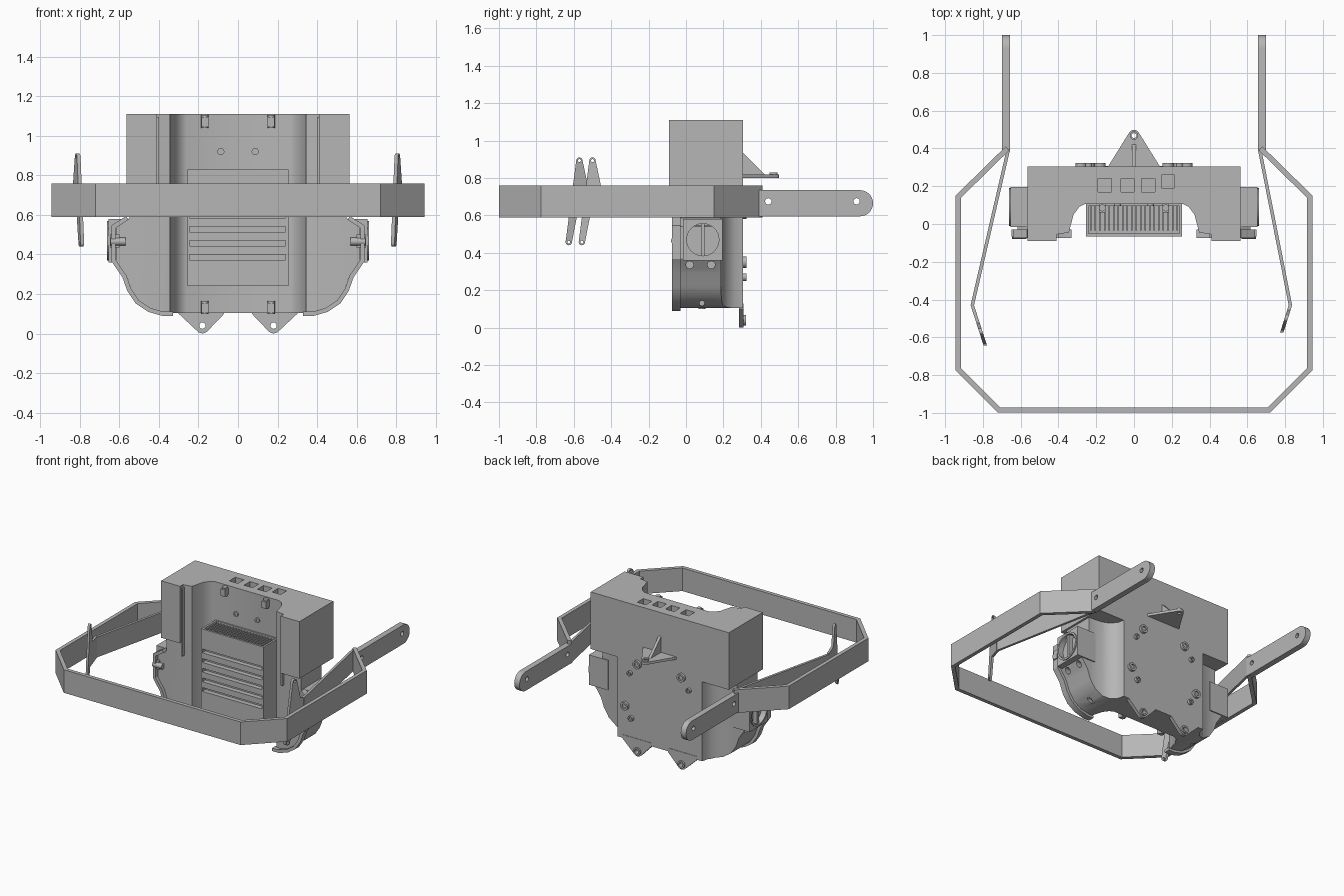
import bpy, bmesh, math
from mathutils import Vector

if "Cube" in bpy.data.objects:
    bpy.data.objects.remove(bpy.data.objects["Cube"])

grey = bpy.data.materials.new("mid_grey")
grey.use_nodes = True
grey.diffuse_color = (0.47, 0.47, 0.47, 1)
grey.node_tree.nodes["Principled BSDF"].inputs["Base Color"].default_value = grey.diffuse_color
SIDES = ((1, "left"), (-1, "right"))


def prism(name, pts, axis, a, b):
    """Extrude a 2D outline along an axis from a to b."""
    place = {"x": lambda u, v, w: (w, u, v), "y": lambda u, v, w: (u, w, v),
             "z": lambda u, v, w: (u, v, w)}[axis]
    bm = bmesh.new()
    low = [bm.verts.new(place(u, v, a)) for u, v in pts]
    high = [bm.verts.new(place(u, v, b)) for u, v in pts]
    bm.faces.new(low)
    bm.faces.new(high[::-1])
    for i in range(len(pts)):
        j = (i + 1) % len(pts)
        bm.faces.new((low[i], low[j], high[j], high[i]))
    bmesh.ops.recalc_face_normals(bm, faces=bm.faces)
    me = bpy.data.meshes.new(name)
    bm.to_mesh(me)
    bm.free()
    me.materials.append(grey)
    ob = bpy.data.objects.new(name, me)
    bpy.context.collection.objects.link(ob)
    return ob


def rect(u0, u1, v0, v1):
    return [(u0, v0), (u1, v0), (u1, v1), (u0, v1)]


def box(name, x0, x1, y0, y1, z0, z1):
    return prism(name, rect(x0, x1, y0, y1), "z", z0, z1)


def arc(cu, cv, r, start=0, end=360, n=20):
    full = end - start == 360
    steps = n if full else n + 1
    return [(cu + r * math.cos(math.radians(start + (end - start) * i / n)),
             cv + r * math.sin(math.radians(start + (end - start) * i / n))) for i in range(steps)]


def flip(pts, s):
    return [(s * u, v) for u, v in pts]


def both(half):
    """Complete an outline given by its right half."""
    return half + [(-u, v) for u, v in reversed(half)]


def ribbon(path, t):
    """Outline of an open path with even thickness and mitred corners."""
    p = [Vector(q) for q in path]
    left, right = [], []
    for i, q in enumerate(p):
        d0 = (q - p[i - 1]).normalized() if i else (p[1] - q).normalized()
        d1 = (p[i + 1] - q).normalized() if i < len(p) - 1 else d0
        m = Vector((-d0.y - d1.y, d0.x + d1.x)).normalized()
        m *= t / 2 / m.dot(Vector((-d0.y, d0.x)))
        left.append(tuple(q + m))
        right.append(tuple(q - m))
    return left + right[::-1]


def cut(ob, *cutters):
    for c in cutters:
        c.hide_render = True
        mod = ob.modifiers.new("cut", "BOOLEAN")
        mod.operation, mod.solver, mod.object = "DIFFERENCE", "EXACT", c
        bpy.context.view_layer.objects.active = ob
        bpy.ops.object.modifier_apply(modifier=mod.name)
        bpy.data.objects.remove(c)


# Upper housing with a front recess and top pockets
recess = [(-0.41, -0.3), (-0.41, -0.055), (-0.345, -0.045), (-0.32, 0.05), (-0.29, 0.09), (-0.26, 0.105)]
recess = recess + [(-u, v) for u, v in reversed(recess)]
housing = box("upper_housing", -0.563, 0.563, -0.09, 0.305, 0.69, 1.11)
cut(housing, prism("cutter", recess, "z", 0, 1.3))
for x, y in ((-0.155, 0.205), (-0.035, 0.205), (0.075, 0.205), (0.18, 0.225)):
    cut(housing, box("cutter", x - 0.035, x + 0.035, y - 0.035, y + 0.035, 1.05, 1.2))

# Lower rounded tub, narrowing towards the back plate
half = [(0.56, 0.7), (0.56, 0.585), (0.63, 0.54), (0.63, 0.37), (0.575, 0.29), (0.55, 0.22),
        (0.51, 0.16), (0.45, 0.12), (0.38, 0.1)]
tub = prism("lower_tub", both([(u - 0.012, max(v, 0.105)) for u, v in half]), "y", -0.05, 0.305)
shoulder = [(0.34, 0.4), (0.345, 0.305), (0.355, 0.26), (0.39, 0.215), (0.44, 0.195), (0.52, 0.187),
            (0.9, 0.187), (0.9, 0.4)]
cut(tub, prism("cutter", recess, "z", -0.1, 1.3))
for s, side in SIDES:
    cut(tub, prism("cutter", flip(shoulder, s), "z", 0, 0.69))
    for y, z, r in ((0.02, 0.335, 0.02), (0.135, 0.335, 0.02), (0.085, 0.13, 0.014)):
        cut(tub, prism("cutter", arc(y, z, r), "x", s * 0.42, s * 0.8))

for s, side in SIDES:
    # Front rim of the tub and the raised edges of the recess
    prism(side + "_tub_rim", flip(ribbon(half[1:] + [(0.33, 0.1)], 0.022), s), "y", -0.075, -0.03)
    box(side + "_recess_edge", s * 0.4, s * 0.412, -0.075, -0.045, 0.59, 1.095)
    # Side fan housing with ring and centre blade
    fan = prism(side + "_fan_housing", rect(-0.015, 0.195, 0.36, 0.58), "x", s * 0.5, s * 0.655)
    cut(fan, prism("cutter", arc(0.09, 0.47, 0.09, n=32), "x", s * 0.61, s * 0.7))
    ring = prism(side + "_fan_ring", arc(0.09, 0.47, 0.1, n=32), "x", s * 0.64, s * 0.662)
    cut(ring, prism("cutter", arc(0.09, 0.47, 0.086, n=32), "x", s * 0.6, s * 0.7))
    box(side + "_fan_blade", s * 0.6, s * 0.65, 0.08, 0.1, 0.38, 0.56)
    # Clamp lugs around the front cover
    prism(side + "_side_lug", arc(-0.06, 0.465, 0.02), "x", s * 0.57, s * 0.645)
    box(side + "_side_catch", s * 0.6, s * 0.648, -0.065, -0.03, 0.435, 0.5)
    for z, level in ((1.07, "top"), (0.13, "bottom")):
        box(side + "_" + level + "_clip", s * 0.15, s * 0.185, 0.06, 0.11, z - 0.025, z + 0.025)
        prism(side + "_" + level + "_pin", arc(s * 0.168, 0.085, 0.018), "z", z - 0.03, z + 0.035)
    # Screws in the recess
    screw = prism(side + "_recess_screw", arc(s * 0.087, 0.92, 0.018), "y", 0.094, 0.11)
    cut(screw, prism("cutter", arc(s * 0.087, 0.92, 0.008), "y", 0.05, 0.1))
    # Bosses on the back plate
    for x, z, r in ((0.18, 0.68, 0.03), (0.28, 0.35, 0.03), (0.23, 0.27, 0.02), (0.24, 0.6, 0.018)):
        boss = prism(side + "_back_boss", arc(s * x, z, r), "y", 0.3, 0.324)
        cut(boss, prism("cutter", arc(s * x, z, r * 0.55), "y", 0.314, 0.4))
    # Lower mounting ear
    ear = [(0.07, 0.13), (0.07, 0.1)] + arc(0.18, 0.037, 0.036, 225, 315, 8) + [(0.3, 0.1), (0.3, 0.13)]
    ear = prism(side + "_mounting_ear", flip(ear, s), "y", 0.283, 0.308)
    cut(ear, prism("cutter", arc(s * 0.18, 0.04, 0.016), "y", 0.2, 0.4))
    collar = prism(side + "_ear_collar", arc(s * 0.18, 0.04, 0.028), "y", 0.305, 0.32)
    cut(collar, prism("cutter", arc(s * 0.18, 0.04, 0.016), "y", 0.2, 0.4))

# Heat sink cover with front slots and a finned, open top
cover = box("grille_cover", -0.255, 0.255, -0.065, 0.11, 0.24, 0.83)
cut(cover, box("cutter", -0.24, 0.24, -0.05, 0.095, 0.7, 0.9))
for i in range(5):
    z = 0.385 + i * 0.071
    cut(cover, box("cutter", -0.245, 0.24, -0.2, -0.03, z - 0.014, z + 0.014))
for i in range(20):
    x = -0.228 + i * 0.024
    box("cooling_fin", x - 0.004, x + 0.004, -0.035, 0.1, 0.69, 0.82)

# Rear hitch tab with gusset
tab = prism("hitch_tab", [(0.14, 0.3)] + arc(0, 0.468, 0.03, 30, 150, 10) + [(-0.14, 0.3)], "z", 0.8, 0.818)
cut(tab, prism("cutter", arc(0, 0.468, 0.013), "z", 0.7, 0.9))
collar = prism("hitch_collar", arc(0, 0.468, 0.022), "z", 0.81, 0.83)
cut(collar, prism("cutter", arc(0, 0.468, 0.013), "z", 0.7, 0.9))
prism("hitch_gusset", [(0.3, 0.81), (0.43, 0.81), (0.3, 0.94)], "x", -0.01, 0.01)

# Surrounding bumper hoop
hoop = [(0.67, 0.4), (0.93, 0.145), (0.93, -0.77), (0.715, -0.985)]
prism("bumper_hoop", ribbon(both(hoop), 0.028), "z", 0.59, 0.76)

for s, side in SIDES:
    # Rear lift bar with two pin holes
    bar = [(0.385, 0.735), (0.385, 0.595)] + arc(0.93, 0.665, 0.07, -90, 90, 14)
    bar = prism(side + "_lift_bar", bar, "x", s * 0.657, s * 0.7)
    for y in (0.44, 0.912):
        cut(bar, prism("cutter", arc(y, 0.675, 0.017), "x", s * 0.5, s * 0.9))
    # Swinging inner arm with a tall pronged tip
    bend, tip, shift = ((0.828, -0.43), (0.787, -0.56), 0) if s > 0 else ((0.856, -0.43), (0.79, -0.635), -0.07)
    path = [(0.665, 0.395), bend]
    prism(side + "_inner_arm", flip(ribbon(path, 0.018), s), "z", 0.6, 0.75)
    prong = arc(-0.5, 0.893, 0.017, 0, 180, 8) + arc(-0.557, 0.457, 0.017, 180, 360, 8)
    prong = [(u + shift, v) for u, v in prong]
    prong += [(-0.512 + shift, 0.6), (bend[1], 0.6), (bend[1], 0.755), (-0.455 + shift, 0.76)]
    prong = prism(side + "_arm_prong", prong, "x", -0.009, 0.009)
    slope = (tip[0] - bend[0]) / (tip[1] - bend[1])
    for v in prong.data.vertices:
        v.co.x = s * (v.co.x + bend[0] + (v.co.y - bend[1]) * slope)
    if s < 0:
        prong.data.flip_normals()
    for y, z in ((-0.5, 0.893), (-0.557, 0.457)):
        cut(prong, prism("cutter", arc(y + shift, z, 0.008, n=12), "x", -1.2, 1.2))

# Smooth the curved walls, keep hard edges
bpy.ops.object.select_all(action="DESELECT")
for ob in bpy.context.scene.objects:
    if ob.type == "MESH" and grey.name in ob.data.materials:
        ob.select_set(True)
        bpy.context.view_layer.objects.active = ob
bpy.ops.object.shade_smooth_by_angle(angle=math.radians(32))
